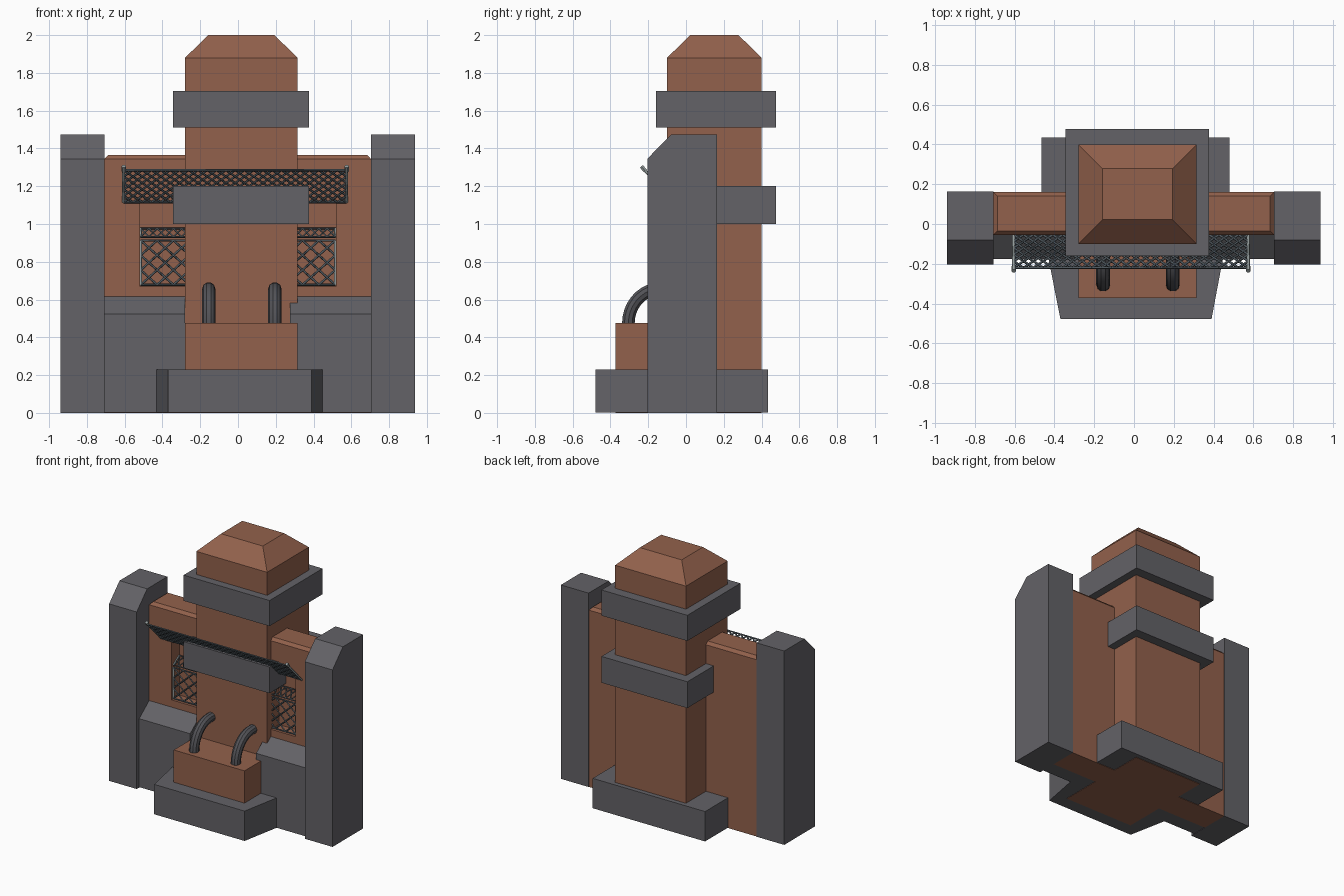
import bpy, bmesh, math
from mathutils import Vector

if "Cube" in bpy.data.objects:
    bpy.data.objects.remove(bpy.data.objects["Cube"])


def material(name, color):
    m = bpy.data.materials.new(name)
    m.use_nodes = True
    m.diffuse_color = (*color, 1)
    m.node_tree.nodes["Principled BSDF"].inputs["Base Color"].default_value = (*color, 1)
    return m


CLAY = material("clay_brown", (0.29, 0.12, 0.072))
STONE = material("stone_grey", (0.125, 0.122, 0.135))
PIPE = material("pipe_grey", (0.085, 0.085, 0.095))
WIRE = material("wire_slate", (0.08, 0.1, 0.115))
STEEL = material("steel_light", (0.3, 0.34, 0.34))


def loft(name, mat, rings):
    """Solid skinned through a list of equal sized point rings."""
    bm = bmesh.new()
    loops = [[bm.verts.new(p) for p in ring] for ring in rings]
    for a, b in zip(loops, loops[1:]):
        n = len(a)
        for i in range(n):
            j = (i + 1) % n
            bm.faces.new((a[i], a[j], b[j], b[i]))
    bm.faces.new(loops[0][::-1])
    bm.faces.new(loops[-1])
    bmesh.ops.recalc_face_normals(bm, faces=bm.faces)
    mesh = bpy.data.meshes.new(name)
    bm.to_mesh(mesh)
    bm.free()
    mesh.materials.append(mat)
    ob = bpy.data.objects.new(name, mesh)
    bpy.context.collection.objects.link(ob)
    return ob


def rect(x0, x1, y0, y1, z, inset=0):
    x0, x1, y0, y1 = x0 + inset, x1 - inset, y0 + inset, y1 - inset
    return [(x0, y0, z), (x1, y0, z), (x1, y1, z), (x0, y1, z)]


def box(name, mat, x0, x1, y0, y1, z0, z1):
    return loft(name, mat, [rect(x0, x1, y0, y1, z) for z in (z0, z1)])


def extrude_x(name, mat, profile, x0, x1):
    return loft(name, mat, [[(x, y, z) for y, z in profile] for x in (x0, x1)])


def tubes(name, mat, paths, radius, sides=0):
    """Round wires following each path, turned into a mesh."""
    cu = bpy.data.curves.new(name, "CURVE")
    cu.dimensions = "3D"
    cu.bevel_depth = radius
    cu.bevel_resolution = sides
    cu.use_fill_caps = True
    for path in paths:
        sp = cu.splines.new("POLY")
        sp.points.add(len(path) - 1)
        for pt, co in zip(sp.points, path):
            pt.co = (*co, 1)
    cu.materials.append(mat)
    ob = bpy.data.objects.new(name, cu)
    bpy.context.collection.objects.link(ob)
    bpy.ops.object.select_all(action="DESELECT")
    ob.select_set(True)
    bpy.context.view_layer.objects.active = ob
    bpy.ops.object.convert(target="MESH")
    if sides:
        bpy.ops.object.shade_smooth_by_angle()


def net(name, origin, across, up, nu, nv, radius):
    """Diamond wire net with a frame, spanning a parallelogram."""
    o, u, v = Vector(origin), Vector(across), Vector(up)
    wires = []
    for k in range(-nv + 1, nu):
        a, b = max(k, 0), min(k + nv, nu)
        for flip in (False, True):
            ends = [((nu - s if flip else s) / nu, (s - k) / nv) for s in (a, b)]
            wires.append([o + u * s + v * t for s, t in ends])
    tubes(name + "_mesh", WIRE, wires, radius)
    tubes(name + "_rails", WIRE, [[o, o + u], [o + v, o + u + v]], radius)
    tubes(name + "_end_rods", STEEL, [[o, o + v], [o + u, o + u + v]], radius * 1.3)


# Central tower with a hipped cap
tx = (-0.28, 0.315, -0.1, 0.4)
loft("tower", CLAY, [rect(*tx, 0), rect(*tx, 1.88), rect(*tx, 2.0, 0.122)])

# Stone bands around the tower
for name, z0, z1 in (("upper_band", 1.51, 1.705), ("lower_band", 1.0, 1.2)):
    box(name, STONE, -0.345, 0.377, -0.16, 0.477, z0, z1)

# Tapered stone plinth and the front block
outline = [(-0.37, -0.478), (0.39, -0.478), (0.48, 0), (0.48, 0.435),
           (-0.465, 0.435), (-0.465, 0)]
loft("plinth", STONE, [[(x, y, z) for x, y in outline] for z in (0.003, 0.23)])
box("front_block", CLAY, -0.28, 0.315, -0.372, -0.05, 0, 0.475)

# Side wall with a chamfered top and shallow window recesses
wx = (-0.708, 0.705, -0.055, 0.16)
wall = loft("wall", CLAY, [rect(*wx, 0), rect(*wx, 1.343), rect(*wx, 1.365, 0.02)])
cutter = box("recess_cutter", CLAY, -0.52, 0.52, -0.2, 0.04, 0.67, 1.12)
cutter.hide_render = True
mod = wall.modifiers.new("recess", "BOOLEAN")
mod.operation = "DIFFERENCE"
mod.solver = "EXACT"
mod.object = cutter
bpy.context.view_layer.objects.active = wall
bpy.ops.object.modifier_apply(modifier=mod.name)
bpy.data.objects.remove(cutter)

# End pillars and sloped sills
pillar = [(-0.205, 0), (0.163, 0), (0.163, 1.473), (-0.08, 1.473), (-0.205, 1.345)]
sill = [(-0.175, 0.003), (0.0, 0.003), (0.0, 0.615), (-0.055, 0.615), (-0.175, 0.523)]
for side, p0, p1, s0, s1 in (("right", -0.94, -0.708, -0.72, -0.28),
                             ("left", 0.705, 0.938, 0.275, 0.72)):
    extrude_x(side + "_pillar", STONE, pillar, p0, p1)
    extrude_x(side + "_sill", STONE, sill, s0, s1)

# Bent pipes from the front block into the tower
arc = [math.radians(a) for a in range(0, 91, 10)]
for side, x in (("right", -0.155), ("left", 0.195)):
    path = [(x, -0.305, 0.44)]
    path += [(x, -0.135 - 0.17 * math.cos(a), 0.475 + 0.182 * math.sin(a)) for a in arc]
    path.append((x, -0.07, 0.657))
    tubes(side + "_pipe", PIPE, [path], 0.035, 3)

# Wire awning leaning outward, with end knobs
net("awning", (-0.605, -0.055, 1.115), (1.18, 0, 0), (0, -0.165, 0.17), 24, 5, 0.006)
tubes("awning_knobs", STEEL,
      [[(x, -0.215, 1.28), (x, -0.236, 1.305)] for x in (-0.605, 0.575)], 0.012, 1)

# Window grilles with a tilted top strip
for side, x in (("right", -0.515), ("left", 0.255)):
    net(side + "_grille", (x, -0.04, 0.678), (0.26, 0, 0), (0, 0, 0.235), 3, 3, 0.006)
    net(side + "_grille_top", (x, -0.04, 0.932), (0.26, 0, 0), (0, 0.07, 0.045), 6, 1, 0.005)
